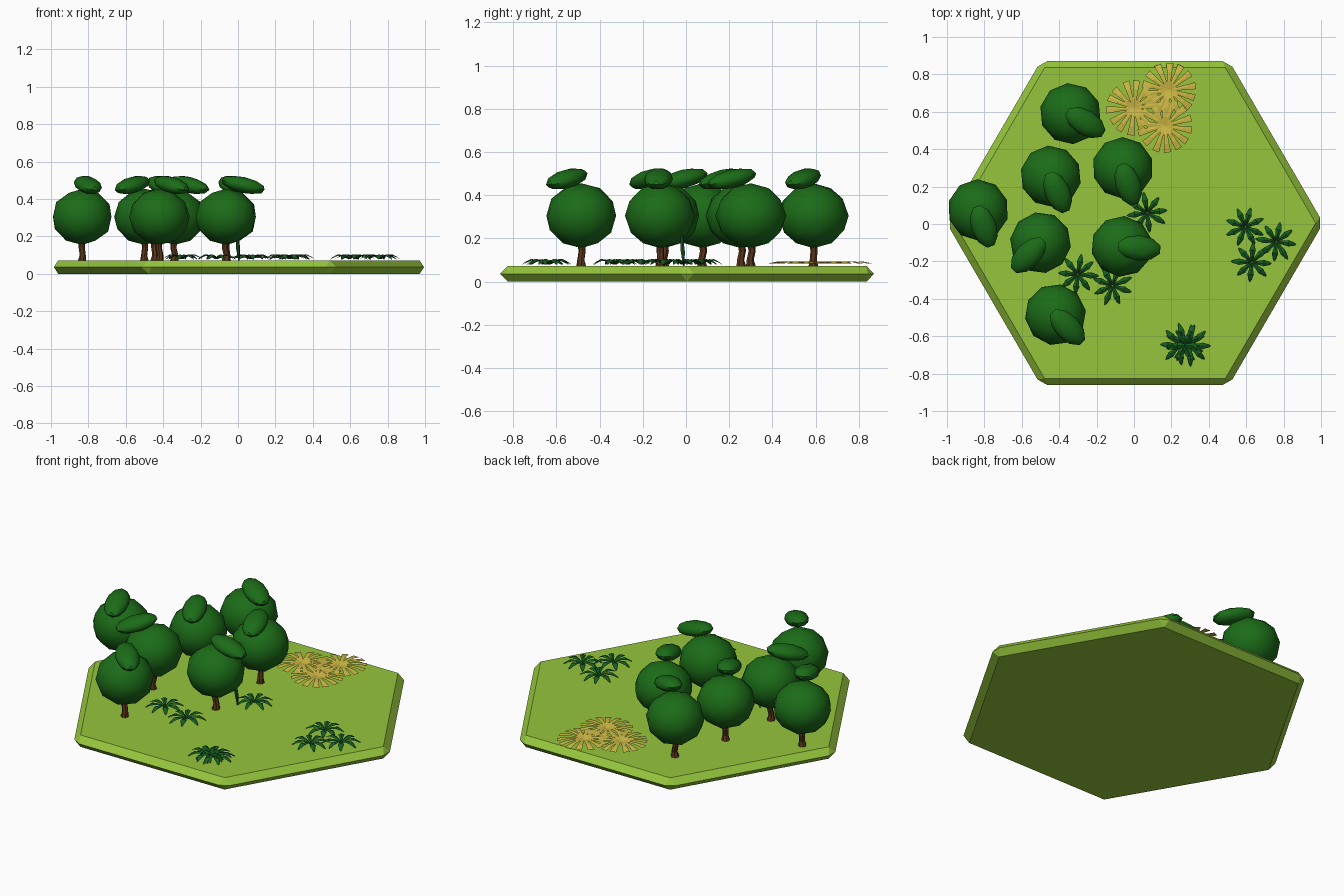
import bpy, bmesh, math, random
from mathutils import Matrix, Vector

if "Cube" in bpy.data.objects:
    bpy.data.objects.remove(bpy.data.objects["Cube"])

random.seed(4)
TOP = 0.072


def material(name, rgb):
    m = bpy.data.materials.new(name)
    m.diffuse_color = (*rgb, 1)
    m.use_nodes = True
    m.node_tree.nodes["Principled BSDF"].inputs["Base Color"].default_value = m.diffuse_color
    return m


GRASS = material("meadow_green", (0.30, 0.56, 0.045))
LEAF = material("tree_green", (0.011, 0.15, 0.009))
BARK = material("bark_brown", (0.10, 0.035, 0.01))
FERN = material("fern_green", (0.008, 0.11, 0.015))
STRAW = material("straw_yellow", (0.62, 0.49, 0.06))


def finish(name, bm, mat, loc=(0, 0, 0), rot=0, smooth=None):
    me = bpy.data.meshes.new(name)
    bm.to_mesh(me)
    bm.free()
    ob = bpy.data.objects.new(name, me)
    bpy.context.collection.objects.link(ob)
    me.materials.append(mat)
    ob.location = loc
    ob.rotation_euler.z = rot
    if smooth:
        bpy.ops.object.select_all(action='DESELECT')
        bpy.context.view_layer.objects.active = ob
        ob.select_set(True)
        bpy.ops.object.shade_smooth_by_angle(angle=math.radians(smooth))
    return ob


# hexagonal tile, bevelled to a ridge around its rim
def tile():
    bm = bmesh.new()
    R, w = 1.0, 0.035
    corners = [Vector((R * math.cos(i * math.pi / 3), R * math.sin(i * math.pi / 3), 0)) for i in range(6)]
    for i, c in enumerate(corners):
        inner = c * (1 - w / math.cos(math.pi / 6))
        for z in (0, TOP):
            bm.verts.new((inner.x, inner.y, z))
        for n in (corners[i - 1], corners[(i + 1) % 6]):
            p = c + (n - c).normalized() * w
            bm.verts.new((p.x, p.y, TOP / 2))
    bmesh.ops.convex_hull(bm, input=bm.verts)
    bmesh.ops.dissolve_limit(bm, angle_limit=0.02, verts=bm.verts, edges=bm.edges)
    bmesh.ops.recalc_face_normals(bm, faces=bm.faces)
    bmesh.ops.scale(bm, vec=(1.007, 1, 1), verts=bm.verts)
    finish("hex_tile", bm, GRASS, (0.005, 0.005, 0))


# tapered tube through rings of (x, y, z, radius)
def tube(rings, sides):
    bm = bmesh.new()
    loops = [[bm.verts.new((x + r * math.cos(2 * math.pi * k / sides),
                            y + r * math.sin(2 * math.pi * k / sides), z))
              for k in range(sides)] for x, y, z, r in rings]
    for a, b in zip(loops, loops[1:]):
        for k in range(sides):
            j = (k + 1) % sides
            bm.faces.new((a[k], a[j], b[j], b[k]))
    bm.faces.new(loops[0][::-1])
    bm.faces.new(loops[-1])
    return bm


def blob(matrix):
    bm = bmesh.new()
    bmesh.ops.create_icosphere(bm, subdivisions=2, radius=1, matrix=matrix)
    return bm


# tree: bent trunk, round crown, and a tilted flat tuft on top
def tree(i, x, y, deg):
    a = math.radians(deg)
    loc = (x, y, 0)
    finish(f"tree_trunk_{i}", tube([(0, 0, TOP, 0.023), (0.004, 0.002, 0.10, 0.017),
                                    (-0.006, 0, 0.14, 0.017), (0.004, 0, 0.22, 0.02)], 7),
           BARK, loc, a)
    finish(f"tree_crown_{i}", blob(Matrix.Translation((0, 0, 0.305)) @ Matrix.Diagonal((0.165, 0.163, 0.15, 1))),
           LEAF, loc, a, 35)
    finish(f"tree_tuft_{i}", blob(Matrix.Translation((0.093, 0, 0.475)) @ Matrix.Rotation(math.radians(13), 4, 'Y')
                                  @ Matrix.Diagonal((0.122, 0.068, 0.043, 1))),
           LEAF, loc, a, 35)


# rosette of blades; each profile entry is (radius, half width, height, ridge)
def rosette(name, x, y, count, profile, mat, phase, vary):
    bm = bmesh.new()
    for k in range(count):
        m = Matrix.Rotation(phase + 2 * math.pi * k / count + random.uniform(-vary, vary), 4, 'Z')
        s = random.uniform(1 - vary, 1)
        rows = [[bm.verts.new(m @ Vector((r * s, side * hw, z + (ridge if side == 0 else 0))))
                 for side in (-1, 0, 1)] for r, hw, z, ridge in profile]
        for p, q in zip(rows, rows[1:]):
            for j in (0, 1):
                bm.faces.new((p[j], q[j], q[j + 1], p[j + 1]))
    finish(name, bm, mat, (x, y, TOP))


tile()

TREES = [(-0.34, 0.59, -31), (-0.445, 0.255, -67), (-0.06, 0.30, -72), (-0.833, 0.075, -71),
         (-0.50, -0.10, -134), (-0.065, -0.12, -5), (-0.42, -0.485, -46)]
for i, t in enumerate(TREES, 1):
    tree(i, *t)

# ferns
FERN_LEAF = [(0.004, 0.005, 0.006, 0.002), (0.035, 0.010, 0.022, 0.006),
             (0.07, 0.017, 0.026, 0.006), (0.095, 0.010, 0.016, 0.003), (0.112, 0.002, 0.006, 0)]
FERNS = [(0.07, 0.06), (-0.30, -0.27), (-0.115, -0.33), (0.595, -0.015), (0.76, -0.095),
         (0.63, -0.205), (0.245, -0.65), (0.275, -0.635), (0.30, -0.65)]
for i, (x, y) in enumerate(FERNS, 1):
    rosette(f"fern_{i}", x, y, 8, FERN_LEAF, FERN, random.uniform(0, 0.8), 0.08)

# tall shoot under the tree crown
finish("tall_shoot", tube([(0.005, -0.01, TOP, 0.004), (0, -0.015, 0.14, 0.011),
                           (-0.004, -0.02, 0.23, 0.005)], 6), FERN)

# dry straw tufts
STRAW_BLADE = [(0.0, 0.008, 0.012, 0), (0.05, 0.010, 0.020, 0.002),
               (0.10, 0.014, 0.020, 0.002), (0.148, 0.019, 0.012, 0)]
for i, (x, y) in enumerate([(0.0, 0.62), (0.185, 0.715), (0.165, 0.525)], 1):
    rosette(f"straw_tuft_{i}", x, y, 14, STRAW_BLADE, STRAW, 0.1 * i, 0.04)
